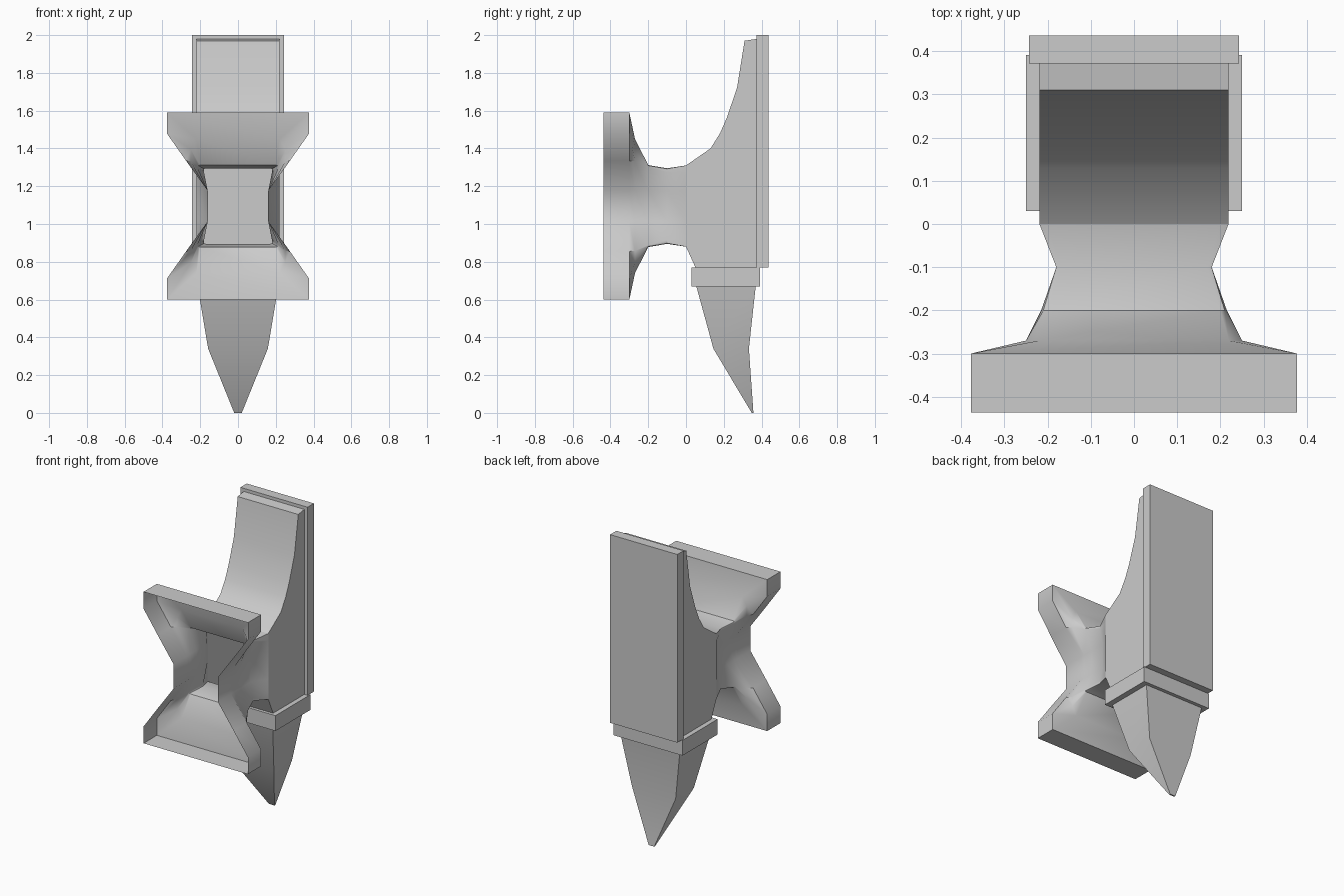
import bpy, bmesh, math

if "Cube" in bpy.data.objects:
    bpy.data.objects.remove(bpy.data.objects["Cube"])

CZ = 1.095  # height of the foot's centre line


def finish(name, bm, angle=32):
    me = bpy.data.meshes.new(name)
    bm.to_mesh(me)
    bm.free()
    ob = bpy.data.objects.new(name, me)
    bpy.context.collection.objects.link(ob)
    bpy.ops.object.select_all(action='DESELECT')
    ob.select_set(True)
    bpy.context.view_layer.objects.active = ob
    bpy.ops.object.shade_smooth_by_angle(angle=math.radians(angle))
    return ob


def loft(bm, rings, caps=True):
    """Skin a list of equal-length point rings."""
    vs = [[bm.verts.new(p) for p in r] for r in rings]
    n = len(vs[0])
    for a, b in zip(vs, vs[1:]):
        for i in range(n):
            j = (i + 1) % n
            bm.faces.new((a[i], a[j], b[j], b[i]))
    if caps:
        bm.faces.new(vs[0][::-1])
        bm.faces.new(vs[-1])
    bmesh.ops.recalc_face_normals(bm, faces=bm.faces[:])
    return vs


def rect_xy(hx, y0, y1, z):
    return [(-hx, y0, z), (hx, y0, z), (hx, y1, z), (-hx, y1, z)]


def stack(name, levels):
    """Solid from rectangular sections (half width, y0, y1, z)."""
    bm = bmesh.new()
    loft(bm, [rect_xy(*l) for l in levels])
    return finish(name, bm)


# Flared hollow foot and waist: quadrant sections mirrored four ways
sections = [
    (-.437, [(.377, .495), (.377, .385), (.275, .24), (.16, .08)]),
    (-.30, [(.377, .495), (.377, .385), (.275, .24), (.16, .08)]),
    (-.27, [(.22, .355), (.25, .30), (.25, .237), (.16, .08)]),
    (-.20, [(.20, .217), (.21, .214), (.215, .207), (.16, .08)]),
    (-.10, [(.17, .20), (.18, .197), (.18, .18), (.16, .08)]),
    (0.0, [(.20, .215), (.219, .215), (.219, .17), (.219, .08)]),
]
rings = []
for y, q in sections:
    right = q + [(x, -z) for x, z in reversed(q)]
    loop = right + [(-x, z) for x, z in reversed(right)]
    rings.append([(x, y, CZ + z) for x, z in loop])
bm = bmesh.new()
loft(bm, rings, caps=False)
finish("foot_and_waist", bm, 40)

# Body block: side profile extruded across x, left open toward the hollow foot
profile = [(0, .88), (.05, .77), (.375, .77), (.375, 1.98), (.31, 1.97),
           (.27, 1.72), (.215, 1.56), (.18, 1.48), (.13, 1.40), (0, 1.31)]
bm = bmesh.new()
a, b = loft(bm, [[(x, y, z) for y, z in profile] for x in (-.219, .219)])
front = [f for f in bm.faces if all(abs(v.co.y) < 1e-5 for v in f.verts)]
bmesh.ops.delete(bm, geom=front, context='FACES_ONLY')
finish("body", bm)

# Face plate, collar and tapered horn
stack("face_plate", [(.243, .372, .437, .77), (.243, .372, .437, 2.0)])
stack("collar", [(.25, .03, .392, .67), (.25, .03, .392, .77)])
stack("horn", [(.02, .348, .357, 0), (.158, .145, .333, .34),
               (.215, .052, .37, .68)])
